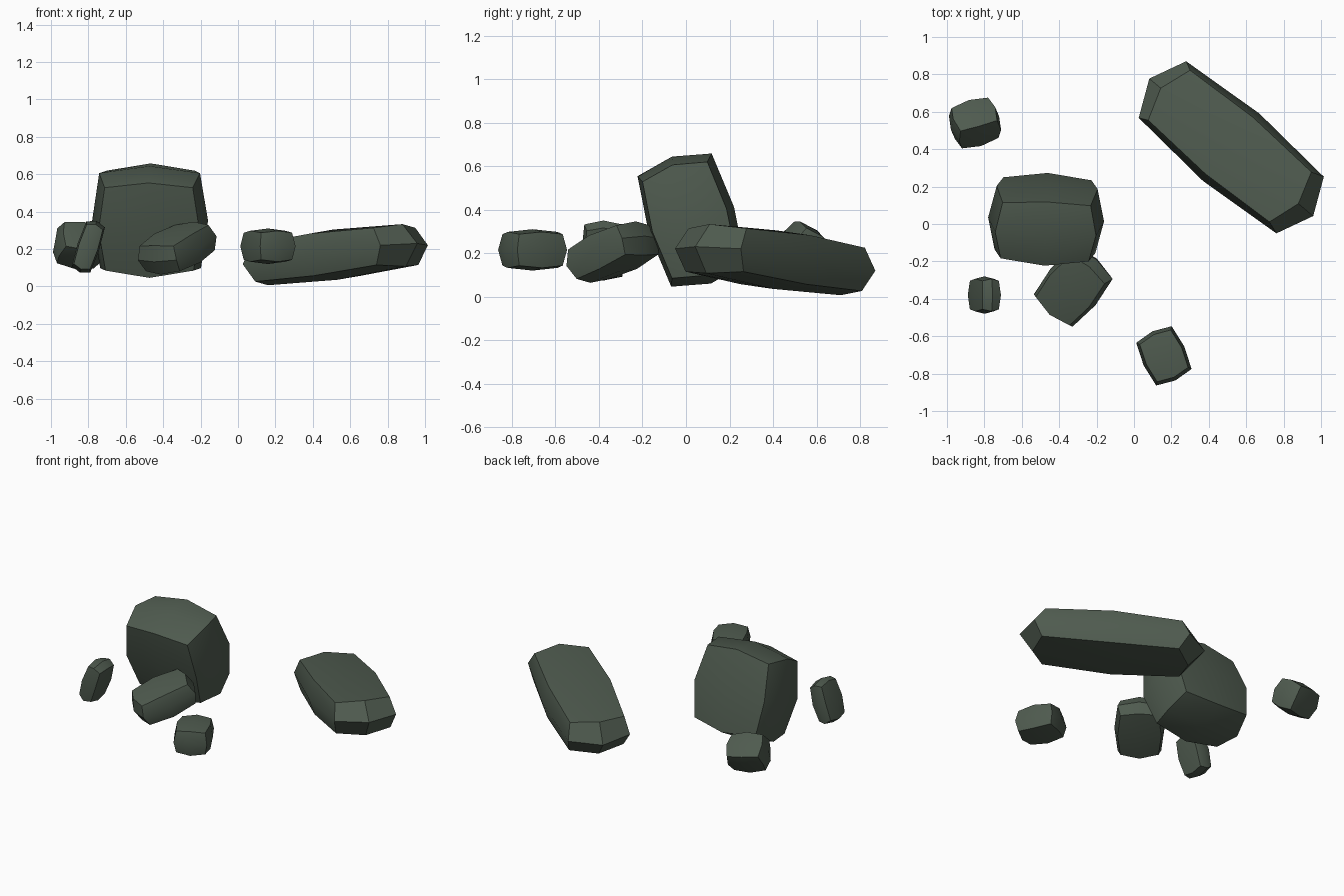
import bpy, bmesh
from math import radians
from mathutils import Euler, Vector

if "Cube" in bpy.data.objects:
    bpy.data.objects.remove(bpy.data.objects["Cube"])

stone_mat = bpy.data.materials.new("dark mossy grey")
stone_mat.diffuse_color = (0.078, 0.104, 0.078, 1)
stone_mat.use_nodes = True
stone_mat.node_tree.nodes["Principled BSDF"].inputs["Base Color"].default_value = stone_mat.diffuse_color


def stone(name, centre, size, rot, edge=0.87, corner=0.76):
    """Cube cut once per side, with its edges and corners pulled in."""
    bm = bmesh.new()
    bmesh.ops.create_cube(bm, size=2)
    bmesh.ops.subdivide_edges(bm, edges=bm.edges[:], cuts=1, use_grid_fill=True)
    turn = Euler([radians(a) for a in rot]).to_matrix()
    for v in bm.verts:
        n = sum(abs(c) > 0.5 for c in v.co)
        k = (1, 1, edge, corner)[n]
        v.co = turn @ Vector([c * k * s / 2 for c, s in zip(v.co, size)]) + Vector(centre)
    bmesh.ops.recalc_face_normals(bm, faces=bm.faces[:])
    mesh = bpy.data.meshes.new(name)
    bm.to_mesh(mesh)
    bm.free()
    mesh.materials.append(stone_mat)
    ob = bpy.data.objects.new(name, mesh)
    bpy.context.collection.objects.link(ob)
    bpy.context.view_layer.objects.active = ob
    ob.select_set(True)
    bpy.ops.object.shade_smooth_by_angle(angle=radians(35))
    ob.select_set(False)


# large stones
stone("long_slab", (0.52, 0.41, 0.17), (1.15, 0.47, 0.27), (0, -6, -40), 0.84, 0.74)
stone("upright_boulder", (-0.47, 0.025, 0.352), (0.62, 0.41, 0.61), (17, 0, -2))

# small stones
stone("leaning_stone", (-0.325, -0.335, 0.205), (0.41, 0.31, 0.19), (0, -21, 50))
stone("front_pebble", (0.16, -0.705, 0.215), (0.24, 0.29, 0.19), (0, 0, 25))
stone("side_pebble", (-0.80, -0.38, 0.212), (0.12, 0.20, 0.29), (0, 18, 0))
stone("back_pebble", (-0.85, 0.54, 0.22), (0.27, 0.21, 0.21), (-35, 8, 16))
